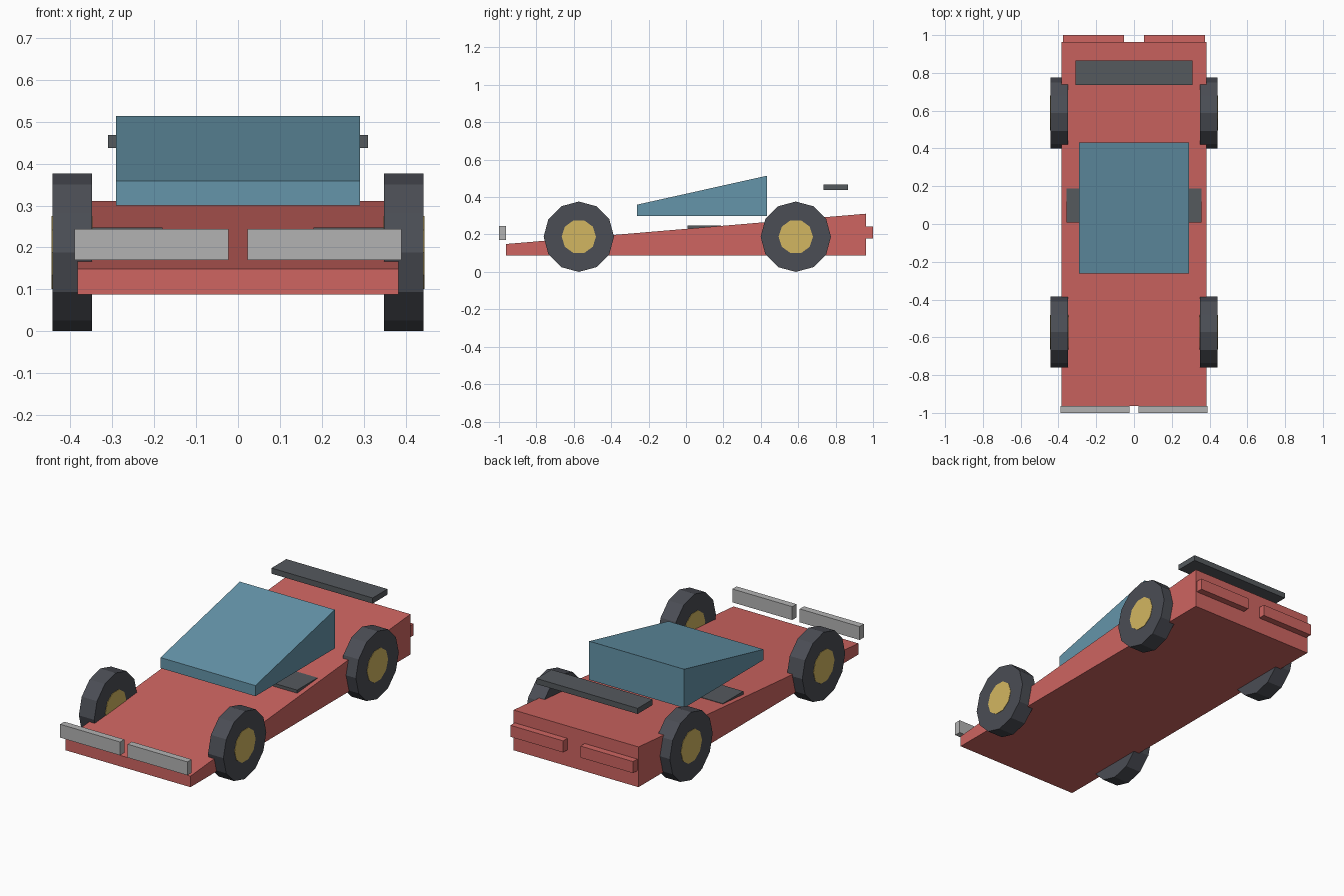
import bpy, bmesh, math
from mathutils import Matrix

if "Cube" in bpy.data.objects:
    bpy.data.objects.remove(bpy.data.objects["Cube"])


def material(name, rgb):
    m = bpy.data.materials.new(name)
    m.diffuse_color = (*rgb, 1)
    m.use_nodes = True
    m.node_tree.nodes["Principled BSDF"].inputs["Base Color"].default_value = m.diffuse_color
    return m


RED = material("red_paint", (0.62, 0.13, 0.12))
GLASS = material("blue_glass", (0.13, 0.30, 0.40))
RUBBER = material("rubber", (0.07, 0.075, 0.09))
GOLD = material("gold", (0.65, 0.47, 0.12))
DARK = material("dark_trim", (0.09, 0.10, 0.11))
LIGHT = material("lamp_grey", (0.45, 0.45, 0.45))


def finish(name, bm, mat):
    bmesh.ops.recalc_face_normals(bm, faces=bm.faces)
    mesh = bpy.data.meshes.new(name)
    bm.to_mesh(mesh)
    bm.free()
    mesh.materials.append(mat)
    ob = bpy.data.objects.new(name, mesh)
    bpy.context.collection.objects.link(ob)
    return ob


def side_profile(name, x0, x1, profile, mat):
    """Extrude a (y, z) outline from x0 to x1."""
    bm = bmesh.new()
    face = bm.faces.new([bm.verts.new((x0, y, z)) for y, z in profile])
    new = bmesh.ops.extrude_face_region(bm, geom=[face])["geom"]
    bmesh.ops.translate(bm, vec=(x1 - x0, 0, 0),
                        verts=[v for v in new if isinstance(v, bmesh.types.BMVert)])
    return finish(name, bm, mat)


def box(name, x0, x1, y0, y1, z0, z1, mat):
    return side_profile(name, x0, x1, [(y0, z0), (y1, z0), (y1, z1), (y0, z1)], mat)


def disc(name, sides, radius, width, centre, mat):
    """Cylinder lying along x, with one corner pointing along y."""
    cx, cy, cz = centre
    angles = [2 * math.pi * i / sides for i in range(sides)]
    outline = [(cy + radius * math.cos(a), cz + radius * math.sin(a)) for a in angles]
    return side_profile(name, cx - width / 2, cx + width / 2, outline, mat)


# Wedge body and cabin
side_profile("body", -0.383, 0.383,
             [(-0.963, 0.088), (0.963, 0.088), (0.963, 0.311), (-0.963, 0.149)], RED)
side_profile("cabin", -0.291, 0.291,
             [(-0.263, 0.300), (0.432, 0.300), (0.432, 0.514), (-0.263, 0.359)], GLASS)

# Rear wing
box("rear_wing", -0.31, 0.31, 0.736, 0.866, 0.437, 0.468, DARK)

for side, s in (("left", -1), ("right", 1)):
    # Lamps and side vents
    box(f"headlight_{side}", s * 0.023, s * 0.39, -1.0, -0.963, 0.17, 0.244, LIGHT)
    box(f"taillight_{side}", s * 0.053, s * 0.376, 0.963, 1.0, 0.178, 0.242, RED)
    box(f"side_vent_{side}", s * 0.18, s * 0.357, 0.008, 0.188, 0.217, 0.248, DARK)
    # Wheels with hubs showing on both faces
    for end, y in (("front", -0.573), ("rear", 0.587)):
        c = (s * 0.396, y, 0.188)
        disc(f"{end}_tyre_{side}", 12, 0.188, 0.094, c, RUBBER)
        disc(f"{end}_hub_{side}", 10, 0.092, 0.098, c, GOLD)
